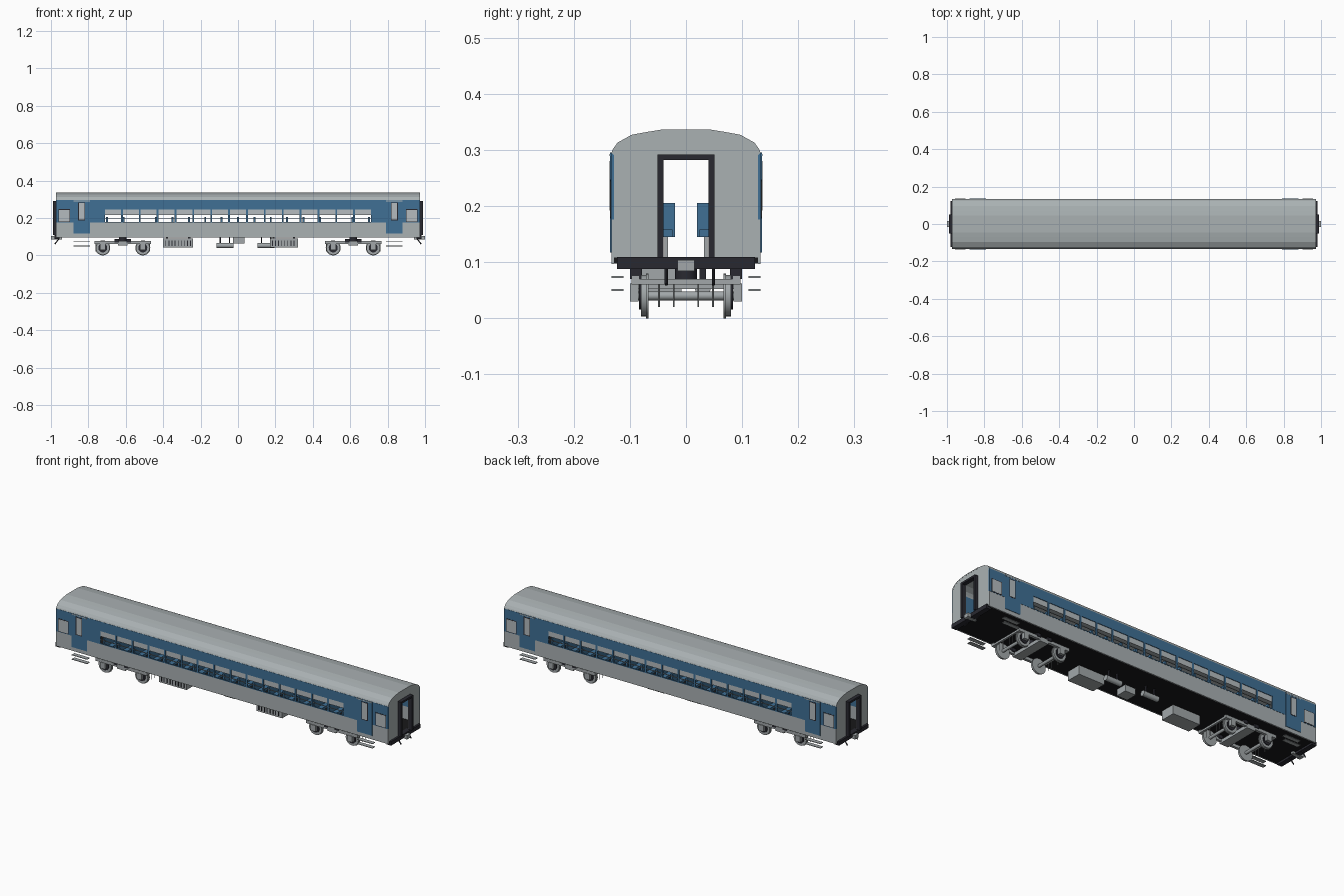
import bpy, bmesh, math
from mathutils import Matrix, Vector

if "Cube" in bpy.data.objects:
    bpy.data.objects.remove(bpy.data.objects["Cube"])


def material(name, r, g, b):
    m = bpy.data.materials.new(name)
    m.diffuse_color = (r, g, b, 1)
    m.use_nodes = True
    m.node_tree.nodes["Principled BSDF"].inputs["Base Color"].default_value = m.diffuse_color
    return m


GREY = material("body grey", 0.40, 0.44, 0.45)
BLUE = material("band blue", 0.05, 0.16, 0.30)
PANE = material("pane grey", 0.46, 0.50, 0.52)
METAL = material("running gear grey", 0.36, 0.39, 0.40)
DARK = material("rubber dark", 0.022, 0.022, 0.03)
BLACK = material("floor black", 0.009, 0.009, 0.010)


def finish(name, bm, mat, smooth=False):
    bmesh.ops.recalc_face_normals(bm, faces=bm.faces)
    me = bpy.data.meshes.new(name)
    bm.to_mesh(me)
    bm.free()
    me.materials.append(mat)
    ob = bpy.data.objects.new(name, me)
    bpy.context.collection.objects.link(ob)
    if smooth:
        bpy.context.view_layer.objects.active = ob
        ob.select_set(True)
        bpy.ops.object.shade_smooth_by_angle(angle=math.radians(40))
        ob.select_set(False)
    return ob


def boxes(name, mat, items):
    """One object from (x0, x1, y0, y1, z0, z1) blocks."""
    bm = bmesh.new()
    for x0, x1, y0, y1, z0, z1 in items:
        mtx = Matrix.Translation(((x0 + x1) / 2, (y0 + y1) / 2, (z0 + z1) / 2))
        mtx = mtx @ Matrix.Diagonal((abs(x1 - x0), abs(y1 - y0), abs(z1 - z0), 1))
        bmesh.ops.create_cube(bm, size=1, matrix=mtx)
    return finish(name, bm, mat)


def rods(name, mat, items, sides=12):
    """One object from (start, end, radius) cylinders."""
    bm = bmesh.new()
    for a, b, r in items:
        a, b = Vector(a), Vector(b)
        turn = (b - a).to_track_quat('Z', 'Y').to_matrix().to_4x4()
        bmesh.ops.create_cone(bm, cap_ends=True, segments=sides, radius1=r, radius2=r,
                              depth=(b - a).length, matrix=Matrix.Translation((a + b) / 2) @ turn)
    return finish(name, bm, mat, True)


def extrude_x(name, mat, outline, x0, x1):
    """Extrude a (y, z) outline along x."""
    bm = bmesh.new()
    f = bm.faces.new([bm.verts.new((x0, y, z)) for y, z in outline])
    new = bmesh.ops.extrude_face_region(bm, geom=[f])["geom"]
    bmesh.ops.translate(bm, vec=(x1 - x0, 0, 0), verts=[v for v in new if isinstance(v, bmesh.types.BMVert)])
    return finish(name, bm, mat)


S = (-1, 1)
L, W, T = 0.972, 0.133, 0.005          # half length, half width, wall thickness
WIN, PITCH, COUNT = 0.043, 0.0955, 15  # side window half width, spacing, number
Z0, Z1, ZB, ZT = 0.18, 0.245, 0.176, 0.295
centres = [(i - (COUNT - 1) / 2) * PITCH for i in range(COUNT)]

# Roof shell
half = [(W, ZT), (0.130, 0.302), (0.122, 0.313), (0.097, 0.327), (0.070, 0.332), (0.045, 0.336)]
arc = half + [(-y, z) for y, z in reversed(half)]
inner = [(y * 0.96, z - 0.005) for y, z in reversed(arc)]
extrude_x("roof", GREY, arc + inner, -L, L)

# End walls with open doorway
door = [(-0.042, 0.108), (-0.042, 0.285), (0.042, 0.285), (0.042, 0.108)]
wall = [(W - T, 0.108)] + [(y * 0.995, z - 0.0005) for y, z in arc] + [(-W + T, 0.108)]
for s, n in ((-1, "left"), (1, "right")):
    extrude_x(n + "_end_wall", GREY, wall + door, s * (L - 0.008), s * (L - 0.0005))

for s, n in ((-1, "front"), (1, "back")):
    yo, yi = s * W, s * (W - T)
    # Lower grey wall and blue band built around the window openings
    boxes(n + "_lower_wall", GREY, [(-L, L, yi, yo, 0.097, ZB)])
    edge = centres[-1] + WIN
    band = [(-L, L, yi, yo + s * 0.001, Z1, ZT), (-L, L, yi, yo + s * 0.001, ZB, Z0)]
    band += [(e * edge, e * L, yi, yo + s * 0.001, Z0, Z1) for e in S]
    band += [(c + WIN, c + PITCH - WIN, yi, yo + s * 0.001, Z0, Z1) for c in centres[:-1]]
    boxes(n + "_blue_band", BLUE, band)
    # Upper window panes with the lower half left open
    boxes(n + "_upper_panes", PANE,
          [(c - WIN, c + WIN, yi + s * 0.001, yo - s * 0.002, 0.216, Z1) for c in centres])
    boxes(n + "_window_rails", METAL,
          [(c - WIN, c + WIN, yi + s * 0.001, yo - s * 0.001, 0.197, 0.200) for c in centres])
    # Entrance doors, their tall panes, end windows and grab rails
    boxes(n + "_doors", BLUE, [(e * 0.88, e * 0.79, yo, yo + s * 0.002, 0.117, ZT) for e in S])
    boxes(n + "_door_frames", DARK,
          [(e * 0.855, e * 0.818, yo, yo + s * 0.0025, 0.188, 0.284) for e in S])
    boxes(n + "_door_panes", PANE,
          [(e * 0.851, e * 0.822, yo, yo + s * 0.003, 0.192, 0.280) for e in S])
    boxes(n + "_end_window_frames", DARK,
          [(e * 0.960, e * 0.898, yo, yo + s * 0.0018, 0.178, 0.247) for e in S])
    boxes(n + "_end_windows", PANE,
          [(e * 0.957, e * 0.901, yo, yo + s * 0.0025, 0.181, 0.244) for e in S])
    boxes(n + "_door_headers", PANE,
          [(e * 0.88, e * 0.79, yo, yo + s * 0.003, 0.289, 0.293) for e in S])
    # Footsteps
    boxes(n + "_steps", METAL, [(e * 0.88, e * 0.79, s * 0.111, s * 0.133, z, z + 0.003)
                                for e in S for z in (0.049, 0.072)])
    # Seats along the aisle side
    rows = [-0.70 + i * 0.0875 for i in range(17)]
    boxes(n + "_seats", BLUE,
          [(x - 0.005, x + 0.005, s * 0.02, s * 0.122, 0.145, 0.205) for x in rows] +
          [(x - 0.03, x + 0.03, s * 0.024, s * 0.122, 0.145, 0.158) for x in rows])
    boxes(n + "_seat_legs", METAL,
          [(x - 0.004, x + 0.004, s * y, s * (y + 0.006), 0.106, 0.146)
           for x in rows for y in (0.032, 0.105)])

# Floor
boxes("floor", BLACK, [(-L, L, -0.129, 0.129, 0.098, 0.108)])

for e, n in ((-1, "left"), (1, "right")):
    # End beam, gangway frame, coupler and hoses
    boxes(n + "_end_beam", DARK, [(e * 0.955, e * 0.982, -0.123, 0.123, 0.088, 0.109)])
    boxes(n + "_gangway_frame", DARK,
          [(e * 0.97, e * 0.99, s * 0.040, s * 0.051, 0.108, 0.292) for s in S] +
          [(e * 0.97, e * 0.99, -0.051, 0.051, 0.282, 0.292)])
    boxes(n + "_coupler", METAL, [(e * 0.94, e * 0.988, -0.008, 0.008, 0.086, 0.100),
                                  (e * 0.984, e * 1.0, -0.015, 0.015, 0.084, 0.104)])
    rods(n + "_hoses", DARK, [((e * 0.955, y, 0.092), (e * 0.980, y, 0.060), 0.003)
                              for y in (-0.035, 0.049)], 8)

    # Bogie
    c = e * 0.616
    axles = (c - 0.107, c + 0.107)
    rods(n + "_bogie_wheels", METAL,
         [((x, s * 0.069, 0.040), (x, s * 0.080, 0.040), 0.037) for x in axles for s in S] +
         [((x, s * 0.067, 0.040), (x, s * 0.071, 0.040), 0.040) for x in axles for s in S], 24)
    rods(n + "_bogie_axles", METAL, [((x, -0.098, 0.040), (x, 0.098, 0.040), 0.008) for x in axles])
    rods(n + "_axle_covers", DARK,
         [((x, s * 0.080, 0.040), (x, s * 0.084, 0.040), 0.024) for x in axles for s in S], 20)
    boxes(n + "_axle_boxes", METAL,
          [(x - 0.014, x + 0.014, s * 0.085, s * 0.100, 0.030, 0.062) for x in axles for s in S])
    boxes(n + "_bogie_frame", METAL,
          [(c - 0.150, c + 0.150, s * 0.083, s * 0.097, 0.060, 0.076) for s in S] +
          [(c - 0.025, c + 0.025, -0.097, 0.097, 0.052, 0.070)] +
          [(c + d - 0.005, c + d + 0.005, -0.09, 0.09, 0.060, 0.070) for d in (-0.145, 0.145)])
    boxes(n + "_bogie_springs", DARK,
          [(c + d - 0.012, c + d + 0.012, s * 0.078, s * 0.100, 0.070, 0.088)
           for d in (-0.032, 0.032) for s in S])
    rods(n + "_bogie_pivot", DARK, [((c, 0, 0.068), (c, 0, 0.099), 0.02)])
    rods(n + "_brake_hangers", METAL,
         [((c + d, s * y, 0.020), (c + d, s * y, 0.062), 0.0015)
          for d in (-0.145, 0.145) for s in S for y in (0.022, 0.048)], 6)

# Underfloor equipment cases with ribs, small box and air tanks
cases = [(-0.40, -0.24), (0.17, 0.32)]
boxes("equipment_cases", METAL, [(a, b, -0.088, -0.008, 0.042, 0.090) for a, b in cases])
boxes("case_mounts", DARK, [(x - 0.006, x + 0.006, -0.08, -0.02, 0.089, 0.099)
                            for a, b in cases for x in (a + 0.02, b - 0.02)])
boxes("case_ribs", DARK, [(a + 0.012 + i * 0.0165, a + 0.016 + i * 0.0165, -0.091, -0.087, 0.050, 0.080)
                          for a, b in cases for i in range(int((b - a - 0.01) / 0.0165))])
boxes("small_equipment_box", METAL, [(-0.027, 0.035, -0.080, -0.02, 0.065, 0.099)])
tanks = [(-0.115, -0.025), (0.105, 0.195)]
rods("air_tanks", METAL, [((a, 0.03, 0.053), (b, 0.03, 0.053), 0.014) for a, b in tanks], 16)
boxes("tank_straps", DARK, [(x - 0.003, x + 0.003, 0.024, 0.036, 0.064, 0.099)
                            for a, b in tanks for x in (a + 0.02, b - 0.02)])
